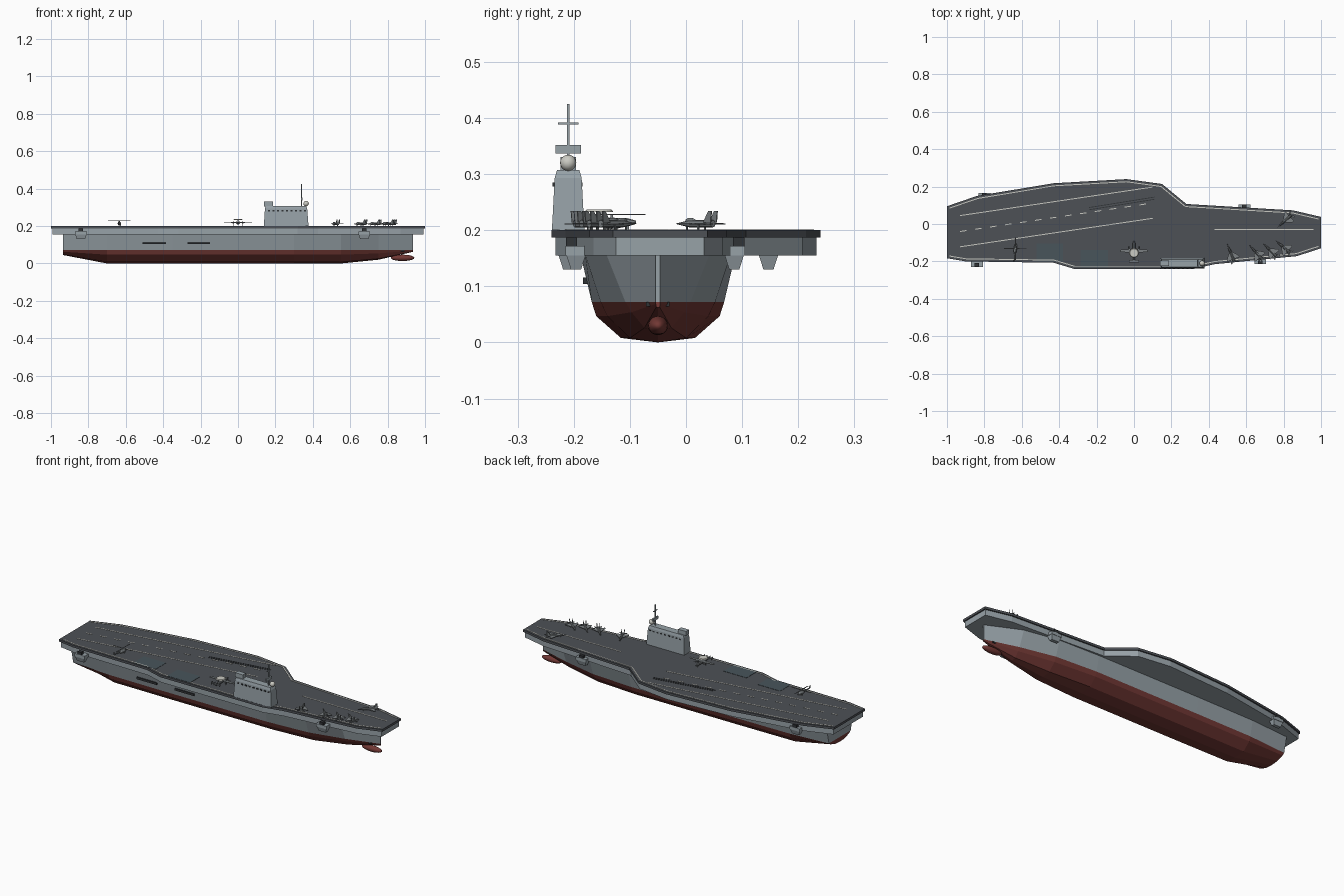
import bpy, bmesh, math
from mathutils import Matrix, Vector


def mat(name, r, g, b):
    m = bpy.data.materials.new(name)
    m.diffuse_color = (r, g, b, 1)
    return m


GREY = mat("haze_grey", 0.31, 0.36, 0.39)
RED = mat("bottom_red", 0.17, 0.04, 0.035)
DECK = mat("deck_dark", 0.075, 0.082, 0.093)
DARK = mat("black_grey", 0.03, 0.033, 0.037)
LIFT = mat("lift_blue", 0.065, 0.09, 0.105)
WHITE = mat("pale_paint", 0.6, 0.6, 0.55)
JET = mat("aircraft_grey", 0.2, 0.22, 0.23)
UP = Matrix.Rotation(math.pi / 2, 4, 'X')      # stands an xy outline up in xz
AIM = Matrix.Rotation(math.pi / 2, 4, 'Y')     # turns a z axis into an x axis


def prism(bm, pts, z0, z1, M=Matrix(), top=None):
    a = [bm.verts.new(M @ Vector((x, y, z0))) for x, y in pts]
    b = [bm.verts.new(M @ Vector((x, y, z1))) for x, y in (top or pts)]
    bm.faces.new(a)
    bm.faces.new(b)
    for i in range(len(a)):
        j = (i + 1) % len(a)
        bm.faces.new((a[i], a[j], b[j], b[i]))


def rect(x0, x1, y0, y1):
    return [(x0, y0), (x1, y0), (x1, y1), (x0, y1)]


def tube(bm, x0, x1, r0, r1, y=0, z=0, n=8):
    M = Matrix.Translation(((x0 + x1) / 2, y, z)) @ AIM
    bmesh.ops.create_cone(bm, cap_ends=True, segments=n, radius1=r0, radius2=r1, depth=x1 - x0, matrix=M)


def ball(bm, c, s, n=16):
    M = Matrix.Translation(c) @ Matrix.Diagonal((*s, 1))
    bmesh.ops.create_uvsphere(bm, u_segments=n, v_segments=n // 2 + 2, radius=1, matrix=M)


def finish(name, bm, *mats, smooth=False):
    bmesh.ops.recalc_face_normals(bm, faces=bm.faces)
    me = bpy.data.meshes.new(name)
    bm.to_mesh(me)
    bm.free()
    for m in mats:
        me.materials.append(m)
    if smooth:
        me.shade_smooth()
    ob = bpy.data.objects.new(name, me)
    bpy.context.collection.objects.link(ob)
    return ob


def solid(name, m, pts, z0, z1, M=Matrix(), top=None):
    bm = bmesh.new()
    prism(bm, pts, z0, z1, M, top)
    return finish(name, bm, m)


def stripe(bm, p, q, w, z1=0.2015):
    p, q = Vector(p), Vector(q)
    d = (q - p).normalized() * w / 2
    n = Vector((-d.y, d.x))
    prism(bm, [p - n, q - n, q + n, p + n], 0.199, z1)


def inset(poly, d):
    out = []
    for i, p in enumerate(poly):
        p, a, b = Vector(p), Vector(poly[i - 1]), Vector(poly[(i + 1) % len(poly)])
        u, v = (p - a).normalized(), (b - p).normalized()
        n1, n2 = Vector((u.y, -u.x)), Vector((v.y, -v.x))
        out.append(p + (n1 + n2) * d / (1 + n1.dot(n2)))
    return out


# hull lofted from stations: x, half widths (top, waterline, chine, floor), keel height
YC = -0.05
stations = [(-0.935, 0.118, 0.098, 0.085, 0.045, 0.045), (-0.7, 0.135, 0.116, 0.108, 0.064, 0),
            (-0.35, 0.138, 0.118, 0.11, 0.066, 0), (0.3, 0.138, 0.118, 0.11, 0.066, 0),
            (0.55, 0.13, 0.102, 0.09, 0.05, 0), (0.75, 0.092, 0.058, 0.047, 0.024, 0.02),
            (0.935, 0.004, 0.004, 0.004, 0.003, 0.062)]
bm = bmesh.new()
rings = []
for x, t, w, c, f, k in stations:
    h = 0.072 - k
    half = [(t, 0.157), (w, 0.072), (c, k + 0.65 * h), (f, k + 0.11 * h)]
    prof = half + [(0, k)] + [(-a, z) for a, z in reversed(half)]
    rings.append([bm.verts.new((x, YC + a, z)) for a, z in prof])
for r, s in zip(rings, rings[1:]):
    for i in range(8):
        bm.faces.new((r[i], r[i + 1], s[i + 1], s[i])).material_index = int(0 < i < 7)
    bm.faces.new((r[8], r[0], s[0], s[8]))
for r in (rings[0], rings[-1]):
    bm.faces.new((r[0], r[1], r[7], r[8]))
    bm.faces.new(r[1:8]).material_index = 1
finish("hull", bm, GREY, RED)
bm = bmesh.new()
ball(bm, (0.88, YC, 0.03), (0.063, 0.018, 0.017))
finish("bow_bulb", bm, RED, smooth=True)

# flight deck and gallery below it
deck = [(-1, 0.095), (-0.84, 0.15), (-0.43, 0.218), (-0.04, 0.24), (0.15, 0.214), (0.28, 0.107),
        (0.85, 0.073), (1, 0.038), (1, -0.13), (0.87, -0.172), (0.43, -0.215), (0.32, -0.24),
        (-0.32, -0.24), (-0.43, -0.207), (-0.9, -0.2), (-1, -0.183)]
solid("flight_deck", DECK, deck, 0.187, 0.2)
solid("gallery", GREY, inset(deck, 0.007), 0.155, 0.188)

# deck markings
bm = bmesh.new()
edge = inset(deck, 0.014)
for i in range(15):
    if i != 7:
        stripe(bm, edge[i], edge[i + 1], 0.005)
K = 0.148
for y0 in (0.045, -0.122):
    stripe(bm, (-0.93, y0), (0.1, y0 + 1.03 * K), 0.005)
for i in range(13):
    x = -0.93 + i * 0.08
    stripe(bm, (x, -0.04 + (x + 0.93) * K), (x + 0.035, -0.04 + (x + 0.965) * K), 0.005)
stripe(bm, (0.43, -0.03), (0.96, -0.03), 0.005)
finish("deck_markings", bm, WHITE)
bm = bmesh.new()
for o in (0, 0.012):
    stripe(bm, (-0.24, 0.076 + o), (0.11, 0.132 + o), 0.004)
finish("launch_tracks", bm, DARK)
for n, r in (("aft_lift", rect(-0.52, -0.38, -0.2, -0.105)), ("forward_lift", rect(-0.285, -0.14, -0.232, -0.138))):
    solid(n, LIFT, r, 0.198, 0.2015)

# island tower with windows, radar, dome and mast
bm = bmesh.new()
prism(bm, rect(0.138, 0.377, -0.239, -0.181), 0.2, 0.293, top=rect(0.144, 0.37, -0.234, -0.186))
prism(bm, rect(0.144, 0.37, -0.234, -0.186), 0.293, 0.307, top=rect(0.148, 0.364, -0.23, -0.19))
prism(bm, rect(0.138, 0.187, -0.224, -0.196), 0.305, 0.33)
finish("island", bm, GREY)
bm = bmesh.new()
for i in range(9):
    x = 0.16 + i * 0.024
    for y in (-0.2355, -0.1865):
        prism(bm, rect(x, x + 0.012, y - 0.002, y + 0.002), 0.278, 0.285)
finish("island_windows", bm, DARK)
bm = bmesh.new()
ball(bm, (0.364, -0.21, 0.32), (0.0145,) * 3)
finish("radar_dome", bm, WHITE, smooth=True)
bm = bmesh.new()
prism(bm, rect(0.3375, 0.3425, -0.2125, -0.2075), 0.3, 0.425)
prism(bm, rect(0.338, 0.342, -0.228, -0.192), 0.388, 0.392)
prism(bm, rect(0.336, 0.344, -0.233, -0.187), 0.337, 0.352)
finish("mast", bm, GREY)

# gun sponsons hung on the deck edge
for i, (x, y) in enumerate([(-0.8, 0.147), (0.59, 0.086), (-0.84, -0.21), (0.675, -0.196)]):
    bm = bmesh.new()
    M = Matrix.Translation((x, y, 0))
    prism(bm, rect(-0.022, 0.022, -0.009, 0.009), 0.13, 0.155, M, rect(-0.03, 0.03, -0.017, 0.017))
    prism(bm, rect(-0.032, 0.032, -0.019, 0.019), 0.155, 0.172, M)
    finish("sponson", bm, GREY)
    solid("sponson_gun", DARK, rect(-0.012, 0.012, -0.01, 0.01), 0.172, 0.187, M @ Matrix.Translation((0, math.copysign(0.008, y), 0)))

# side openings and anchors
for x0, x1 in ((-0.51, -0.385), (-0.27, -0.15)):
    solid("side_opening", DARK, rect(x0, x1, -0.184, -0.17), 0.104, 0.116)
for s in (-1, 1):
    solid("anchor", DARK, rect(0.87, 0.89, YC + s * 0.014 - 0.007, YC + s * 0.014 + 0.007), 0.064, 0.072)


# aircraft, built nose along +x
def jet():
    bm = bmesh.new()
    tube(bm, -0.042, 0.02, 0.0065, 0.0065, z=0.0115)
    tube(bm, 0.02, 0.056, 0.0065, 0.0005, z=0.0115)
    ball(bm, (0.018, 0, 0.017), (0.014, 0.004, 0.005), 8)
    for s in (-1, 1):
        prism(bm, [(0.016, s * 0.004), (-0.022, s * 0.034), (-0.032, s * 0.034), (-0.03, s * 0.004)], 0.01, 0.0125)
        prism(bm, [(-0.034, s * 0.004), (-0.045, s * 0.02), (-0.053, s * 0.02), (-0.046, s * 0.004)], 0.01, 0.012)
        prism(bm, [(-0.024, 0.014), (-0.038, 0.034), (-0.046, 0.034), (-0.044, 0.014)], -0.001, 0.001,
              Matrix.Translation((0, s * 0.007, 0)) @ UP)
        prism(bm, rect(-0.014, -0.01, s * 0.008 - 0.001, s * 0.008 + 0.001), 0, 0.012)
    prism(bm, rect(0.026, 0.029, -0.001, 0.001), 0, 0.01)
    return finish("parked_jet", bm, JET)


def radar_plane():
    bm = bmesh.new()
    tube(bm, -0.015, 0.05, 0.0075, 0.0075, z=0.014)
    tube(bm, -0.05, -0.015, 0.003, 0.0075, z=0.014)
    tube(bm, 0.05, 0.066, 0.0075, 0.003, z=0.014)
    prism(bm, [(0.022, 0), (0.017, 0.075), (0.005, 0.075), (0.002, 0), (0.005, -0.075), (0.017, -0.075)], 0.018, 0.021)
    prism(bm, rect(-0.05, -0.038, -0.026, 0.026), 0.017, 0.019)
    for y in (-0.025, -0.009, 0.009, 0.025):
        prism(bm, rect(-0.052, -0.038, y - 0.001, y + 0.001), 0.013, 0.027)
    for s in (-1, 1):
        tube(bm, 0.002, 0.034, 0.005, 0.004, s * 0.025, 0.017)
        prism(bm, rect(0.034, 0.0355, s * 0.025 - 0.0125, s * 0.025 + 0.0125), 0.016, 0.018)
        prism(bm, rect(0.01, 0.013, s * 0.025 - 0.001, s * 0.025 + 0.001), 0, 0.017)
    prism(bm, rect(-0.004, 0.004, -0.002, 0.002), 0.018, 0.033)
    prism(bm, rect(0.05, 0.053, -0.001, 0.001), 0, 0.012)
    ob = finish("radar_plane", bm, JET)
    bm = bmesh.new()
    bmesh.ops.create_cone(bm, cap_ends=True, segments=20, radius1=0.026, radius2=0.022, depth=0.005,
                          matrix=Matrix.Translation((0, 0, 0.0345)))
    dish = finish("radar_dish", bm, WHITE)
    return ob, dish


def helicopter():
    bm = bmesh.new()
    ball(bm, (0.008, 0, 0.0125), (0.03, 0.009, 0.01), 10)
    tube(bm, -0.06, -0.01, 0.002, 0.005, z=0.015)
    prism(bm, [(-0.052, 0.014), (-0.058, 0.029), (-0.066, 0.029), (-0.062, 0.014)], -0.001, 0.001, UP)
    prism(bm, rect(0.006, 0.01, -0.002, 0.002), 0.02, 0.028)
    for i in range(4):
        M = Matrix.Translation((0.008, 0, 0)) @ Matrix.Rotation(math.pi / 2 * i + 0.1, 4, 'Z')
        prism(bm, rect(0, 0.06, -0.0025, 0.0025), 0.027, 0.0285, M)
    for s in (-1, 1):
        prism(bm, rect(0.01, 0.014, s * 0.008 - 0.001, s * 0.008 + 0.001), 0, 0.012)
    return finish("helicopter", bm, JET)


def park(obs, x, y, deg):
    for ob in obs:
        ob.location = (x, y, 0.2)
        ob.rotation_euler.z = math.radians(deg)


for x, y, a in ((0.52, -0.16, 112), (0.655, -0.155, 132), (0.73, -0.143, 135), (0.8, -0.125, 140), (0.81, 0.02, 222)):
    park([jet()], x, y, a)
park(radar_plane(), 0, -0.155, 90)
park([helicopter()], -0.635, -0.14, 84)
